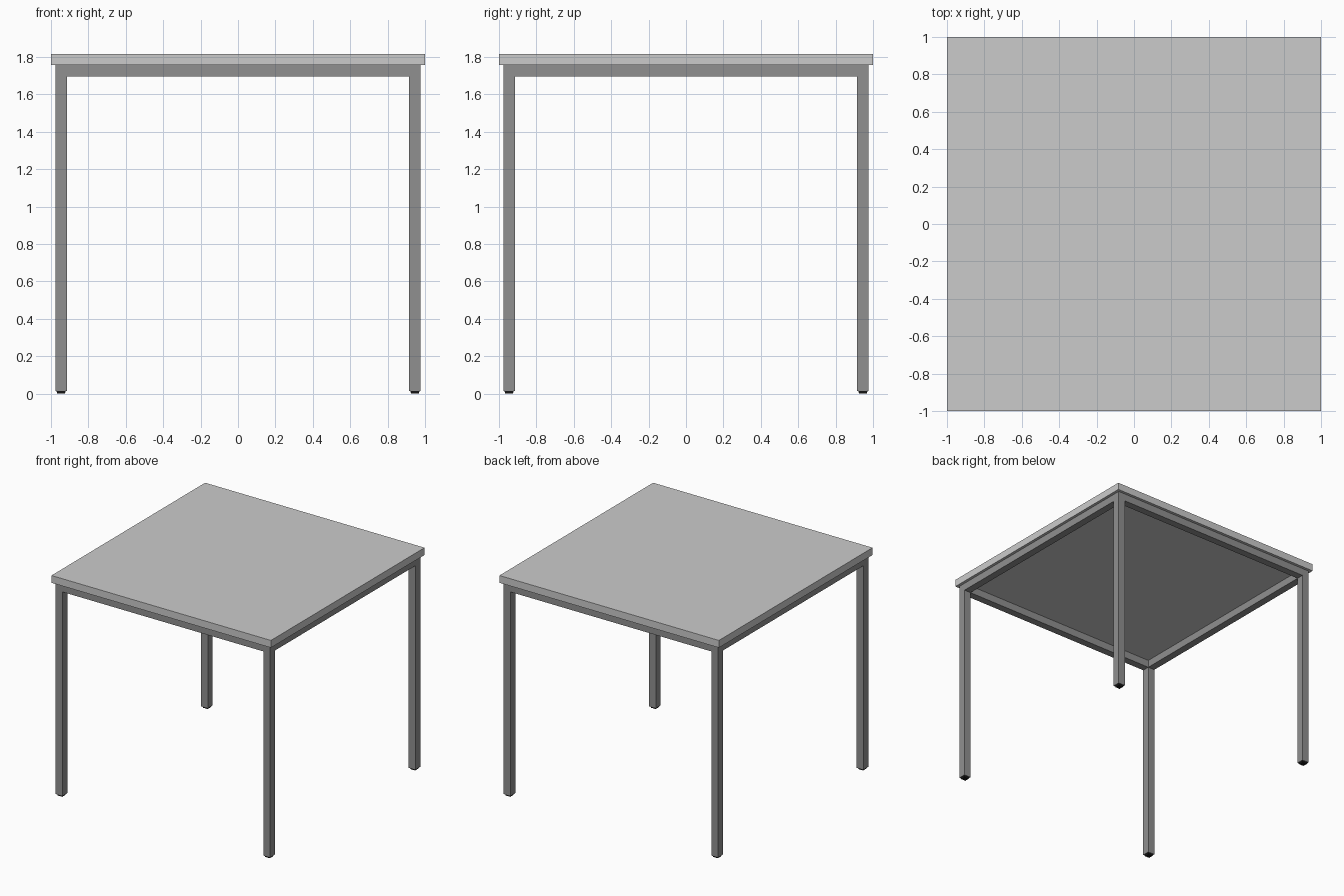
import bpy, bmesh
from mathutils import Matrix, Vector

if "Cube" in bpy.data.objects:
    bpy.data.objects.remove(bpy.data.objects["Cube"])

TOP_Z, SLAB_Z, RAIL_Z, FOOT_Z = 1.816, 1.756, 1.694, 0.013
OUTER, TUBE = 0.977, 0.062
C = OUTER - TUBE / 2          # centre line of legs and rails


def material(name, grey):
    m = bpy.data.materials.new(name)
    m.diffuse_color = (grey, grey, grey, 1)
    m.use_nodes = True
    m.node_tree.nodes["Principled BSDF"].inputs["Base Color"].default_value = m.diffuse_color
    return m


top_mat = material("light_grey", 0.62)
frame_mat = material("mid_grey", 0.28)
foot_mat = material("black", 0.01)


def box(name, center, size, mat, taper=1.0):
    """Axis-aligned box; taper scales its bottom face."""
    bm = bmesh.new()
    bmesh.ops.create_cube(bm, size=1, matrix=Matrix.Diagonal((*size, 1)))
    for v in bm.verts:
        if v.co.z < 0:
            v.co.x *= taper
            v.co.y *= taper
    me = bpy.data.meshes.new(name)
    bm.to_mesh(me)
    bm.free()
    me.materials.append(mat)
    ob = bpy.data.objects.new(name, me)
    ob.location = Vector(center)
    bpy.context.collection.objects.link(ob)
    return ob


# Tabletop slab
box("tabletop", (0, 0, (TOP_Z + SLAB_Z) / 2), (2, 2, TOP_Z - SLAB_Z), top_mat)

# Square tube legs with small glides underneath
for fb, sy in (("front", -1), ("back", 1)):
    for lr, sx in (("left", -1), ("right", 1)):
        box(f"{fb}_{lr}_leg", (sx * C, sy * C, (SLAB_Z + FOOT_Z) / 2),
            (TUBE, TUBE, SLAB_Z - FOOT_Z), frame_mat)
        box(f"{fb}_{lr}_foot", (sx * C, sy * C, FOOT_Z / 2),
            (0.05, 0.05, FOOT_Z), foot_mat, taper=0.82)

# Rails between the legs, flush with their faces
span = 2 * (OUTER - TUBE)
rail_z, rail_h = (SLAB_Z + RAIL_Z) / 2, SLAB_Z - RAIL_Z
for s, fb, lr in ((-1, "front", "left"), (1, "back", "right")):
    box(f"{fb}_rail", (0, s * C, rail_z), (span, TUBE, rail_h), frame_mat)
    box(f"{lr}_rail", (s * C, 0, rail_z), (TUBE, span, rail_h), frame_mat)
